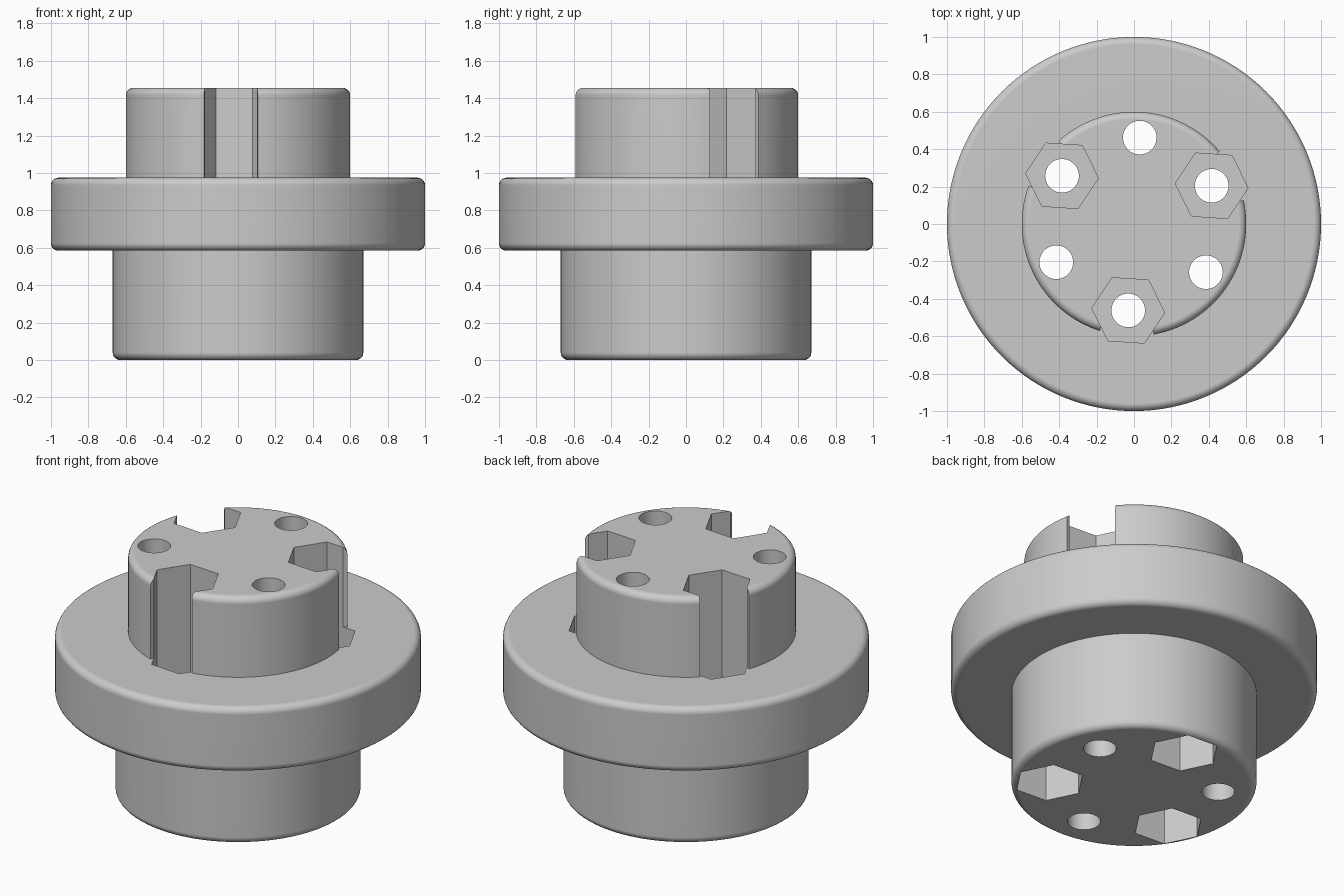
import bpy, bmesh, math
from mathutils import Matrix, Vector

if "Cube" in bpy.data.objects:
    bpy.data.objects.remove(bpy.data.objects["Cube"], do_unlink=True)

SEGMENTS = 128
BOLT_RADIUS = 0.463
TILT = math.radians(26.2)
LOWER_R, FLANGE_R, BOSS_R = 0.67, 1.0, 0.6
FLANGE_LOW, FLANGE_TOP, TOP = 0.585, 0.975, 1.455

grey = bpy.data.materials.new("light_grey")
grey.use_nodes = True
colour = (0.6, 0.6, 0.6, 1)
grey.diffuse_color = colour
grey.node_tree.nodes["Principled BSDF"].inputs["Base Color"].default_value = colour


def new_object(name, bm):
    bmesh.ops.recalc_face_normals(bm, faces=bm.faces)
    mesh = bpy.data.meshes.new(name)
    bm.to_mesh(mesh)
    bm.free()
    obj = bpy.data.objects.new(name, mesh)
    bpy.context.collection.objects.link(obj)
    mesh.materials.append(grey)
    return obj


def fillet(r, z, radius, start):
    """Quarter round about (r, z), going counter-clockwise from start degrees."""
    return [(r + radius * math.cos(math.radians(start + 15 * i)),
             z + radius * math.sin(math.radians(start + 15 * i))) for i in range(7)]


def lathe(name, profile):
    bm = bmesh.new()
    verts = [bm.verts.new((r, 0, z)) for r, z in profile]
    edges = [bm.edges.new(pair) for pair in zip(verts, verts[1:])]
    bmesh.ops.spin(bm, geom=verts + edges, cent=(0, 0, 0), axis=(0, 0, 1),
                   angle=math.tau, steps=SEGMENTS, use_merge=True)
    bmesh.ops.remove_doubles(bm, verts=bm.verts, dist=1e-5)
    # close the two flat ends
    bmesh.ops.holes_fill(bm, edges=[e for e in bm.edges if e.is_boundary], sides=0)
    return new_object(name, bm)


def add_prism(bm, points, low, high):
    base = bm.faces.new([bm.verts.new((x, y, low)) for x, y in points])
    grown = bmesh.ops.extrude_face_region(bm, geom=[base])["geom"]
    bmesh.ops.translate(bm, vec=(0, 0, high - low),
                        verts=[v for v in grown if isinstance(v, bmesh.types.BMVert)])


def ring(radius, sides, turn=0.0):
    """Regular polygon centred on the bolt circle, in the radial frame."""
    return [(BOLT_RADIUS + radius * math.cos(math.tau * (i + turn) / sides),
             radius * math.sin(math.tau * (i + turn) / sides)) for i in range(sides)]


def cut(target, name, points, angles, low, high):
    """Subtract one prism at each angle around the axis."""
    bm = bmesh.new()
    for angle in angles:
        turn = Matrix.Rotation(angle, 3, "Z")
        add_prism(bm, [(turn @ Vector((x, y, 0))).xy for x, y in points], low, high)
    cutter = new_object(name, bm)
    cutter.hide_render = True
    mod = target.modifiers.new(name, "BOOLEAN")
    mod.operation, mod.solver, mod.object = "DIFFERENCE", "EXACT", cutter
    bpy.context.view_layer.update()
    result = bpy.data.meshes.new_from_object(
        target.evaluated_get(bpy.context.evaluated_depsgraph_get()))
    target.modifiers.clear()
    target.data = result
    bpy.data.objects.remove(cutter, do_unlink=True)


# Turned body: lower hub, wide flange and upper boss
F = 0.04
profile = fillet(LOWER_R - F, F, F, -90)
profile += [(LOWER_R, FLANGE_LOW)]
profile += fillet(FLANGE_R - F, FLANGE_LOW + F, F, -90)
profile += fillet(FLANGE_R - F, FLANGE_TOP - F, F, 0)
profile += [(BOSS_R, FLANGE_TOP)]
profile += fillet(BOSS_R - F, TOP - F, F, 0)
body = lathe("flanged_hub", profile)

# Three hex pockets from above, three from below, six through holes
upper = [TILT + math.tau * i / 3 for i in range(3)]
lower = [a + math.pi / 3 for a in upper]
hexagon = ring(0.195, 6, 0.5)
cut(body, "upper_pocket_cutter", hexagon, upper, 0.6, TOP + 0.1)
cut(body, "lower_pocket_cutter", hexagon, lower, -0.1, 0.4)
cut(body, "bolt_hole_cutter", ring(0.09, 40), upper + lower, -0.2, TOP + 0.2)

# Eased vertical edges where the upper pockets break out of the boss
flare = [(0.56, -0.139), (0.62, -0.154), (0.62, 0.154), (0.56, 0.139)]
cut(body, "pocket_edge_cutter", flare, upper, FLANGE_TOP, TOP + 0.1)

# Smooth rounds, crisp edges and flat faces
bpy.ops.object.select_all(action="DESELECT")
body.select_set(True)
bpy.context.view_layer.objects.active = body
bpy.ops.object.shade_smooth_by_angle(angle=math.radians(30))
normals = body.modifiers.new("flat_face_normals", "WEIGHTED_NORMAL")
normals.keep_sharp = True
